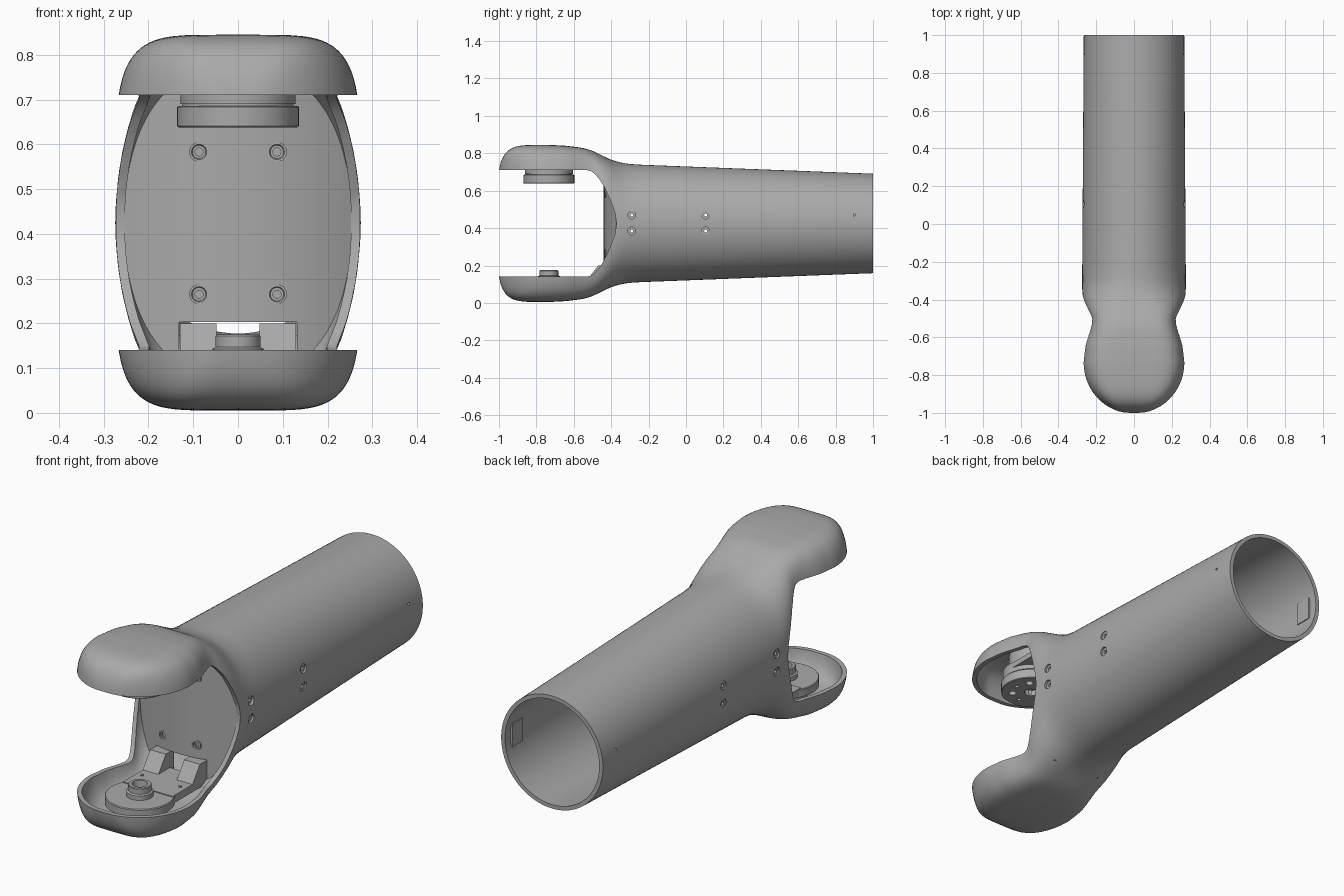
import bpy, bmesh, math
from mathutils import Matrix, Vector

if "Cube" in bpy.data.objects:
    bpy.data.objects.remove(bpy.data.objects["Cube"], do_unlink=True)

grey = bpy.data.materials.new("satin_grey")
grey.use_nodes = True
grey.diffuse_color = (0.4, 0.4, 0.4, 1)
grey.node_tree.nodes["Principled BSDF"].inputs["Base Color"].default_value = (0.4, 0.4, 0.4, 1)

MID = 0.425      # height of the tube axis
PIVOT = -0.733   # y of the joint axis


def finish(name, bm):
    bmesh.ops.remove_doubles(bm, verts=bm.verts, dist=1e-5)
    bmesh.ops.recalc_face_normals(bm, faces=bm.faces)
    me = bpy.data.meshes.new(name)
    bm.to_mesh(me)
    bm.free()
    me.materials.append(grey)
    ob = bpy.data.objects.new(name, me)
    bpy.context.collection.objects.link(ob)
    return ob


def activate(ob):
    bpy.ops.object.select_all(action='DESELECT')
    ob.select_set(True)
    bpy.context.view_layer.objects.active = ob


def smooth(ob, angle=35):
    activate(ob)
    bpy.ops.object.shade_smooth_by_angle(angle=math.radians(angle))


def carve(ob, cutter, op='DIFFERENCE'):
    cutter.hide_render = True
    activate(ob)
    mod = ob.modifiers.new("carve", 'BOOLEAN')
    mod.operation, mod.solver, mod.object = op, 'EXACT', cutter
    bpy.ops.object.modifier_apply(modifier=mod.name)
    bpy.data.objects.remove(cutter, do_unlink=True)


def box(name, lo, hi):
    lo, hi = Vector(lo), Vector(hi)
    bm = bmesh.new()
    bmesh.ops.create_cube(bm, size=1)
    for v in bm.verts:
        v.co = (lo + hi) / 2 + v.co * (hi - lo)
    return finish(name, bm)


def prism(name, pts, direction):
    """Extrude a closed outline along a direction."""
    bm = bmesh.new()
    face = bm.faces.new([bm.verts.new(p) for p in pts])
    ext = bmesh.ops.extrude_face_region(bm, geom=[face])
    bmesh.ops.translate(bm, vec=direction, verts=[g for g in ext["geom"] if isinstance(g, bmesh.types.BMVert)])
    return finish(name, bm)


def lathe(name, profile, centre, axis='Z', steps=48):
    """Spin (radius, height) points about an axis through centre."""
    bm = bmesh.new()
    vs = [bm.verts.new((r, 0, h)) for r, h in profile]
    edges = [bm.edges.new(p) for p in zip(vs, vs[1:] + vs[:1])]
    bmesh.ops.spin(bm, geom=vs + edges, cent=(0, 0, 0), axis=(0, 0, 1), angle=math.tau, steps=steps)
    turn = {'X': Matrix.Rotation(math.pi / 2, 4, 'Y'), 'Y': Matrix.Rotation(math.pi / 2, 4, 'X'),
            'Z': Matrix.Identity(4)}[axis]
    bm.transform(Matrix.Translation(centre) @ turn)
    return finish(name, bm)


def rod(name, r, h0, h1, centre, axis='Z', steps=32):
    return lathe(name, [(0, h0), (r, h0), (r, h1), (0, h1)], centre, axis, steps)


# Shell sections behind the pivot: y, half width, half height, squareness
KEYS = [(PIVOT, .275, .42, 5), (-.65, .266, .416, 5), (-.6, .252, .41, 5), (-.55, .237, .403, 4.9),
        (-.5, .234, .388, 4.4), (-.45, .256, .364, 3.5), (-.4, .27, .341, 2.8), (-.35, .274, .326, 2.3),
        (-.3, .274, .318, 2.1), (-.22, .274, .313, 2), (1, .266, .266, 2), (1.1, .266, .266, 2)]


def section(y, t):
    """Half width, half height and squareness of the shell inset by t."""
    if y < PIVOT:
        R, d = .275 - t, PIVOT - y
        return math.sqrt(max(R * R - d * d, 0)), (.42 - t) * max(1 - (d / R) ** 5, 0) ** .2, 5
    i = max(k for k in range(len(KEYS) - 1) if KEYS[k][0] <= y)
    a, b = KEYS[i], KEYS[i + 1]
    before, after = KEYS[max(i - 1, 0)], KEYS[min(i + 2, len(KEYS) - 1)]
    span = b[0] - a[0]
    f = (y - a[0]) / span
    out = []
    for c in (1, 2, 3):
        m0 = (b[c] - before[c]) / (b[0] - before[0]) * span
        m1 = (after[c] - a[c]) / (after[0] - a[0]) * span
        if i >= len(KEYS) - 3 or i == 0:     # straight tube and pivot ends
            m0 = m1 = b[c] - a[c]
        out.append(a[c] + (b[c] - a[c]) * f * f * (3 - 2 * f)
                   + m0 * f * (1 - f) ** 2 - m1 * f * f * (1 - f))
    return out[0] - t, out[1] - t, out[2]


def shell_solid(name, t, end):
    ys = [PIVOT - (.275 - t) * math.cos(k / 18 * math.pi / 2) for k in range(1, 18)]
    ys += [PIVOT + k * .0233 for k in range(23)] + [0, .25, .5, .75, end]
    bm = bmesh.new()
    rings = []
    for y in ys:
        w, h, n = section(y, t)
        ring = []
        for k in range(96):
            c, s = math.cos(math.tau * k / 96), math.sin(math.tau * k / 96)
            ring.append(bm.verts.new((math.copysign(abs(c) ** (2 / n), c) * w, y,
                                      MID + math.copysign(abs(s) ** (2 / n), s) * h)))
        rings.append(ring)
    for a, b in zip(rings, rings[1:]):
        for k in range(96):
            bm.faces.new((a[k], a[k - 1], b[k - 1], b[k]))
    bm.faces.new(rings[0])
    bm.faces.new(rings[-1])
    return finish(name, bm)


# Forked hollow shell: tube running into two domed caps
shell = shell_solid("arm_shell", 0, 1)
carve(shell, shell_solid("hollow_cutter", .02, 1.05))
upper = [(-1.2, .285), (-.53, .285), (-.505, .278), (-.485, .262), (-.463, .236), (-.44, .2),
         (-.415, .148), (-.395, .1), (-.378, .05)]
outline = upper + [(-.372, 0)] + [(y, -o) for y, o in reversed(upper)]
carve(shell, prism("fork_cutter", [(-.5, y, MID + o) for y, o in outline], (1, 0, 0)))

# Screw holes through both sides of the tube, and a pin hole near the end
for y in (-.29, .105):
    for z in (.385, .47):
        carve(shell, rod("screw_cutter", .021, -.4, .4, (0, y, z), 'X', 24))
carve(shell, rod("pin_cutter", .006, -.4, .4, (0, .9, .47), 'X', 12))
smooth(shell)

# Recessed side screws and latch plates inside the open end
for side in (-1, 1):
    for y in (-.29, .105):
        for z in (.385, .47):
            x = side * .257
            screw = lathe("side_screw", [(.008, -.008), (.0212, -.008), (.0212, .004), (.008, .004)],
                          (x, y, z), 'X', 24)
            smooth(screw)
    xs = sorted((side * .236, side * .244))
    box("latch_plate", (xs[0], .88, .37), (xs[1], .96, .48))

# Bulged inner wall closing the tube
span = [-.3 + .6 * k / 24 for k in range(25)]
bulge = [(x, -.44 + 1.08 * x * x) for x in span]
wall_pts = [(x, y, 0) for x, y in bulge] + [(x, y + .015, 0) for x, y in reversed(bulge)]
wall = prism("inner_wall", wall_pts, (0, 0, .85))
carve(wall, shell_solid("wall_limit", .017, 1), 'INTERSECT')
carve(wall, box("bracket_cutter", (-.132, -.6, 0), (.132, -.3, .203)))
SCREWS = [(x, z) for x in (-.087, .087) for z in (.265, .583)]
for x, z in SCREWS:
    carve(wall, rod("wall_screw_cutter", .022, -.1, .1, (x, -.43, z), 'Y', 24))
smooth(wall)
for x, z in SCREWS:
    screw = lathe("wall_screw", [(.009, -.008), (.0222, -.008), (.0222, .004), (.017, .004),
                                 (.015, 0), (.009, 0)], (x, -.43, z), 'Y', 24)
    smooth(screw)
    rod("wall_screw_core", .01, -.008, -.005, (x, -.43, z), 'Y', 16)

# Lower joint: disc with raised hollow boss
lower = lathe("lower_joint_disc", [(0, .018), (.1, .018), (.1, .085), (.15, .085), (.15, .118), (.147, .122),
                                   (.058, .122), (.058, .143), (.05, .147), (.05, .172), (.047, .175),
                                   (.034, .175), (.03, .14), (0, .14)], (0, PIVOT, 0), 'Z', 64)
smooth(lower)

# Lower bracket: flat arm with two upright tabs
box("lower_bracket_arm", (-.13, PIVOT + .06, .09), (.13, -.44, .126))
for side in (-1, 1):
    xs = sorted((side * .048, side * .13))
    tab = [(xs[0], y, z) for y, z in ((-.53, .12), (-.47, .2), (-.41, .2), (-.41, .09), (-.53, .09))]
    prism("bracket_tab", tab, (xs[1] - xs[0], 0, 0))
    rod("bracket_bolt", .008, .126, .13, (side * .1, PIVOT + .16, 0), 'Z', 12)

# Upper joint: flanged disc with bolt holes on its lower face
top = lathe("upper_joint_disc", [(0, .638), (.133, .638), (.136, .641), (.136, .683), (.133, .686), (.124, .686),
                                 (.124, .69), (.129, .69), (.129, .74), (.1, .74), (.1, .828), (0, .828)],
            (0, PIVOT, 0), 'Z', 64)
carve(top, rod("centre_cutter", .03, .6, .665, (0, PIVOT, 0)))
for k in range(8):
    a = math.tau * k / 8
    carve(top, rod("bolt_cutter", .017 if k % 2 else .009, .6, .66,
                   (.085 * math.cos(a), PIVOT + .085 * math.sin(a), 0), 'Z', 16))
smooth(top)
box("upper_bracket_arm", (-.128, PIVOT, .712), (.128, -.43, .738))
